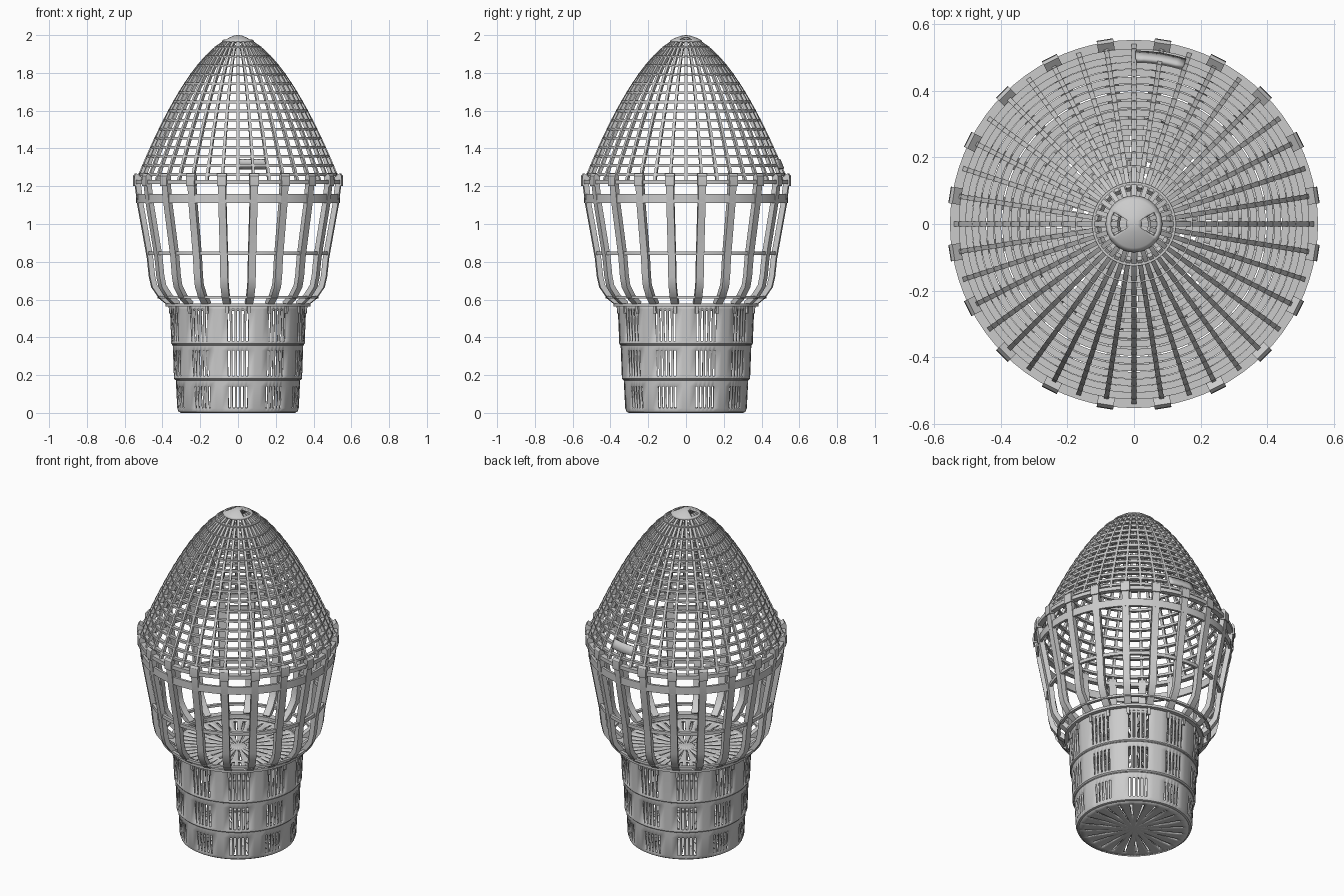
import bpy, bmesh
from math import sin, cos, radians, pi, hypot
from mathutils import Vector

if "Cube" in bpy.data.objects:
    bpy.data.objects.remove(bpy.data.objects["Cube"])


def finish(name, bm, thick=0):
    bmesh.ops.remove_doubles(bm, verts=bm.verts, dist=1e-5)
    if not thick:
        bmesh.ops.recalc_face_normals(bm, faces=bm.faces)
    me = bpy.data.meshes.new(name)
    bm.to_mesh(me)
    bm.free()
    ob = bpy.data.objects.new(name, me)
    bpy.context.collection.objects.link(ob)
    if thick:
        m = ob.modifiers.new("wall", "SOLIDIFY")
        m.thickness = thick
        m.offset = -1
    return ob


def uniform(n, start=0):
    return [start + 360 * i / n for i in range(n)]


def shell(name, prof, angles, cut, thick):
    """Revolved thin wall; cut(i, j) leaves an opening at that cell."""
    bm = bmesh.new()
    n = len(angles)
    rows = [[bm.verts.new((r * cos(radians(a)), r * sin(radians(a)), z)) for a in angles]
            for r, z in prof]
    for i in range(len(prof) - 1):
        for j in range(n):
            if not cut(i, j):
                k = (j + 1) % n
                bm.faces.new((rows[i][j], rows[i][k], rows[i + 1][k], rows[i + 1][j]))
    return finish(name, bm, thick)


def hoops(name, specs, n=80):
    """Rings of rectangular section; spec = outer r, centre z, radial width, height."""
    bm = bmesh.new()
    for r, z, w, h in specs:
        sec = [(r, z - h / 2), (r, z + h / 2), (r - w, z + h / 2), (r - w, z - h / 2)]
        rows = [[bm.verts.new((p * cos(2 * pi * j / n), p * sin(2 * pi * j / n), q))
                 for p, q in sec] for j in range(n)]
        for j in range(n):
            a, b = rows[j], rows[(j + 1) % n]
            for k in range(4):
                l = (k + 1) % 4
                bm.faces.new((a[k], b[k], b[l], a[l]))
    return finish(name, bm)


def ribs(name, prof, angles, width, depth):
    """Bars following a radial profile (outer face), repeated at the angles."""
    bm = bmesh.new()
    norms = []
    for i in range(len(prof)):
        a, b = prof[max(i - 1, 0)], prof[min(i + 1, len(prof) - 1)]
        d = hypot(b[0] - a[0], b[1] - a[1])
        norms.append(((b[1] - a[1]) / d, -(b[0] - a[0]) / d))
    for ang in angles:
        c, s = cos(radians(ang)), sin(radians(ang))
        rows = []
        for (r, z), (nr, nz) in zip(prof, norms):
            row = []
            for t, d in ((-1, 0), (1, 0), (1, 1), (-1, 1)):
                p, q, y = r - nr * depth * d, z - nz * depth * d, t * width / 2
                row.append(bm.verts.new((p * c - y * s, p * s + y * c, q)))
            rows.append(row)
        for a, b in zip(rows, rows[1:]):
            for k in range(4):
                l = (k + 1) % 4
                bm.faces.new((a[k], a[l], b[l], b[k]))
        bm.faces.new(rows[0][::-1])
        bm.faces.new(rows[-1])
    return finish(name, bm)


def dome_r(z):
    return 0.545 * (max(1.995 - z, 0) / 0.775) ** (1 / 1.75)


def dome_z(r):
    return 1.995 - 0.775 * (r / 0.545) ** 1.75


# Slotted cup: ten groups of five slots on three stepped tiers
steps = [2] * 9 + [6] * 3
cup_angles = []
a = -99
for g in range(10):
    for s in steps:
        cup_angles.append(a)
        a += s
cup_prof = [(0.30, 0), (0.315, 0.006), (0.322, 0.025), (0.328, 0.14), (0.329, 0.172),
            (0.34, 0.182), (0.34, 0.195), (0.345, 0.33), (0.346, 0.357),
            (0.354, 0.367), (0.354, 0.38), (0.361, 0.55), (0.362, 0.572)]
shell("slotted_cup", cup_prof, cup_angles,
      lambda i, j: i in (2, 6, 10) and j % 12 < 9 and j % 2 == 0, 0.01)
hoops("cup_step_bands", [(0.333, 0.18, 0.014, 0.012), (0.35, 0.365, 0.014, 0.012)])

# Cup floor with narrow radial slots
shell("cup_floor", [(0, 0), (0.07, 0), (0.14, 0), (0.27, 0), (0.305, 0)], uniform(120),
      lambda i, j: j % 5 == 0 and (i == 2 or (i == 1 and j % 10 == 0)), 0.01)

# Grate over the cup mouth
shell("cup_grate", [(0, 0.54), (0.05, 0.54), (0.19, 0.54), (0.205, 0.54), (0.33, 0.54),
                    (0.355, 0.54)], uniform(120),
      lambda i, j: (i == 1 and j % 6 in (0, 1)) or (i == 3 and j % 3 == 0), 0.012)

# Middle cage
cage_angles = uniform(20, 9)
cage_prof = [(0.37, 0.565), (0.42, 0.605), (0.462, 0.665), (0.475, 0.72), (0.486, 0.82),
             (0.515, 0.98), (0.537, 1.1), (0.55, 1.2), (0.549, 1.25)]
ribs("cage_ribs", cage_prof, cage_angles, 0.04, 0.028)
ribs("cage_tabs", [(0.558, 1.2), (0.56, 1.215), (0.558, 1.255), (0.548, 1.268)],
     cage_angles, 0.05, 0.03)
ribs("cup_clips", [(0.367, 0.525), (0.372, 0.575)], cage_angles, 0.016, 0.02)
hoops("cage_rings", [(0.385, 0.572, 0.04, 0.016), (0.425, 0.612, 0.018, 0.014),
                     (0.484, 0.845, 0.016, 0.02), (0.539, 1.135, 0.014, 0.045),
                     (0.552, 1.222, 0.03, 0.022)])

# Dome cage: long ribs reach the cap, short ribs stop below it
def dome_path(r_end):
    n = 16
    return [(r, dome_z(r)) for r in (0.545 + (r_end - 0.545) * i / n for i in range(n + 1))]


ribs("dome_long_ribs", dome_path(0.05), uniform(20), 0.014, 0.018)
ribs("dome_short_ribs", dome_path(0.11), uniform(20, 9), 0.014, 0.018)
zs = [1.262 + 0.048 * i for i in range(15)]
hoops("dome_rings", [(dome_r(z) - 0.002, z, 0.02, 0.014) for z in zs])

# Tip cap with two openings either side of a cross bar
cap_r = [0.085, 0.072, 0.05, 0.024, 0.012, 0]
shell("tip_cap", [(r, dome_z(r) + 0.005) for r in cap_r], uniform(48),
      lambda i, j: i in (1, 2) and (j < 4 or j >= 44 or 20 <= j < 28), 0.012)

# Small blank plate on the back of the dome
plate_angles = [72.5 + 17 * i / 6 for i in range(7)]
shell("back_plate", [(dome_r(z) + 0.006, z) for z in (1.295, 1.32, 1.345)], plate_angles,
      lambda i, j: j == 6, 0.015)

# Smooth curved faces, keep edges crisp
bpy.ops.object.select_all(action="SELECT")
bpy.context.view_layer.objects.active = bpy.context.collection.objects[0]
bpy.ops.object.shade_smooth_by_angle(angle=radians(30))
